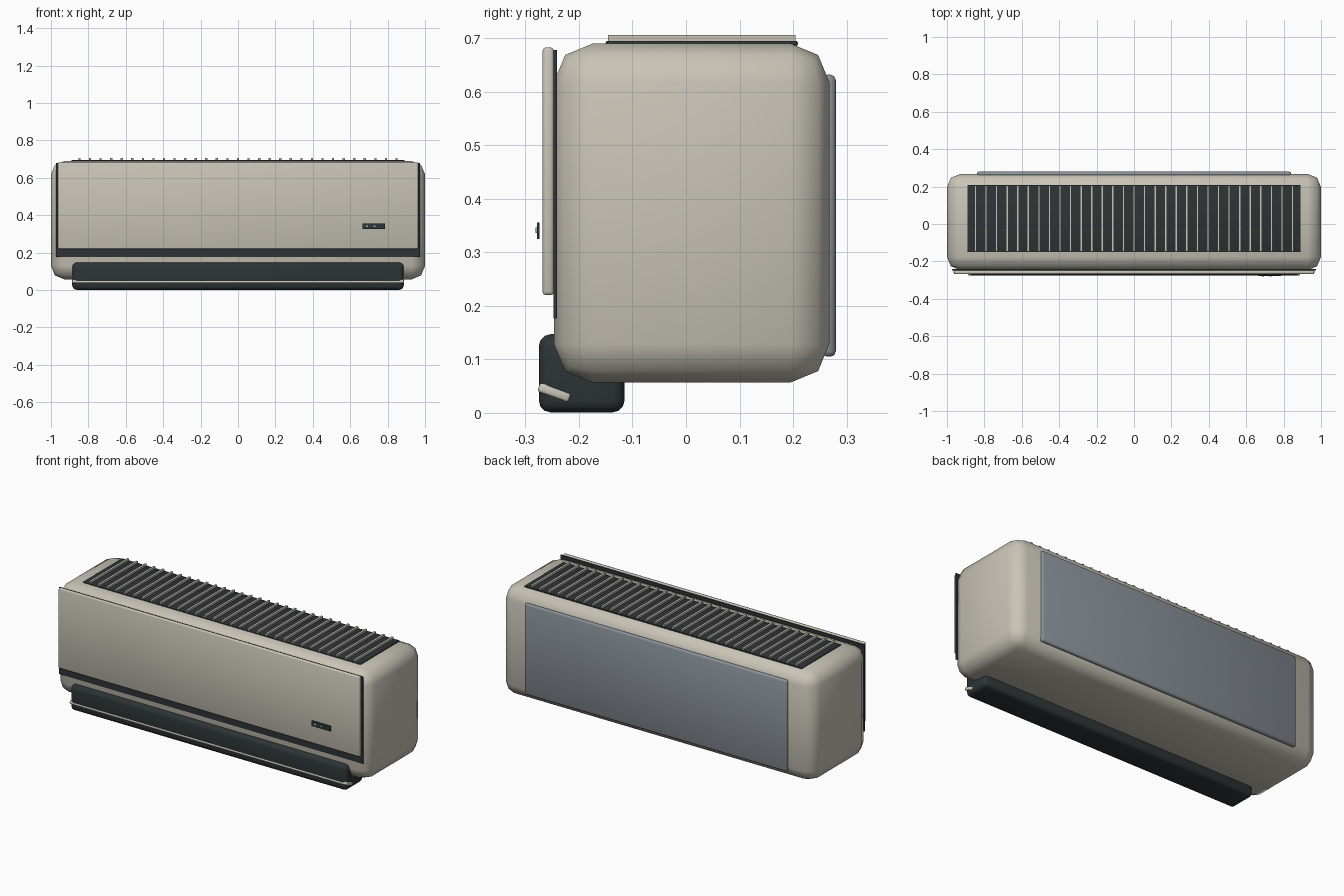
import bpy, math

if "Cube" in bpy.data.objects:
    bpy.data.objects.remove(bpy.data.objects["Cube"])


def material(name, rgb):
    m = bpy.data.materials.new(name)
    m.diffuse_color = (*rgb, 1)
    m.use_nodes = True
    m.node_tree.nodes["Principled BSDF"].inputs["Base Color"].default_value = m.diffuse_color
    return m


CREAM = material("cream_plastic", (0.58, 0.55, 0.47))
DARK = material("dark_plastic", (0.026, 0.034, 0.037))
STEEL = material("steel_grey", (0.25, 0.28, 0.31))
LIGHT = material("indicator_teal", (0.25, 0.5, 0.5))


def box(name, x, y, z, mat, bevel=0.0, segments=2, tilt=0.0):
    """Box from (min, max) ranges, with an optional rounded edge and tilt about x."""
    ranges = (x, y, z)
    bpy.ops.mesh.primitive_cube_add(size=1, location=[(a + b) / 2 for a, b in ranges])
    ob = bpy.context.object
    ob.name = name
    ob.scale = [b - a for a, b in ranges]
    bpy.ops.object.transform_apply(location=False, rotation=False, scale=True)
    ob.rotation_euler.x = tilt
    ob.data.materials.append(mat)
    if bevel:
        mod = ob.modifiers.new("rounded_edges", 'BEVEL')
        mod.width = bevel
        mod.segments = segments
        bpy.ops.object.modifier_apply(modifier=mod.name)
        bpy.ops.object.shade_smooth_by_angle(angle=math.radians(50))
    return ob


# Main housing
box("housing", (-1, 1), (-0.247, 0.268), (0.057, 0.69), CREAM, 0.072)

# Front cover with the dark gap plate behind it
box("front_gap_plate", (-0.974, 0.974), (-0.248, -0.241), (0.176, 0.678), DARK)
box("front_panel", (-0.964, 0.964), (-0.268, -0.247), (0.22, 0.683), CREAM, 0.006)

# Display window and indicator lights
box("display_window", (0.665, 0.787), (-0.278, -0.274), (0.325, 0.356), DARK)
for i, x in enumerate((0.69, 0.73)):
    box(f"indicator_light_{i + 1}", (x - 0.005, x + 0.005), (-0.281, -0.277),
        (0.336, 0.346), LIGHT)

# Air outlet and tilted flap
box("air_outlet", (-0.885, 0.885), (-0.275, -0.115), (0.001, 0.147), DARK, 0.022, 3)
box("outlet_flap", (-0.887, 0.887), (-0.277, -0.215), (0.029, 0.047), CREAM, 0.005,
    tilt=math.radians(-20))

# Top intake grille
box("intake_plate", (-0.89, 0.89), (-0.15, 0.209), (0.686, 0.695), DARK, 0.003)
SLATS = 31
for i in range(SLATS):
    x = (i - (SLATS - 1) / 2) * 0.0565
    box(f"intake_slat_{i + 1}", (x - 0.006, x + 0.006), (-0.146, 0.205),
        (0.693, 0.706), CREAM)

# Rear mounting plate
box("mounting_plate", (-0.84, 0.84), (0.255, 0.28), (0.105, 0.632), STEEL, 0.01)
